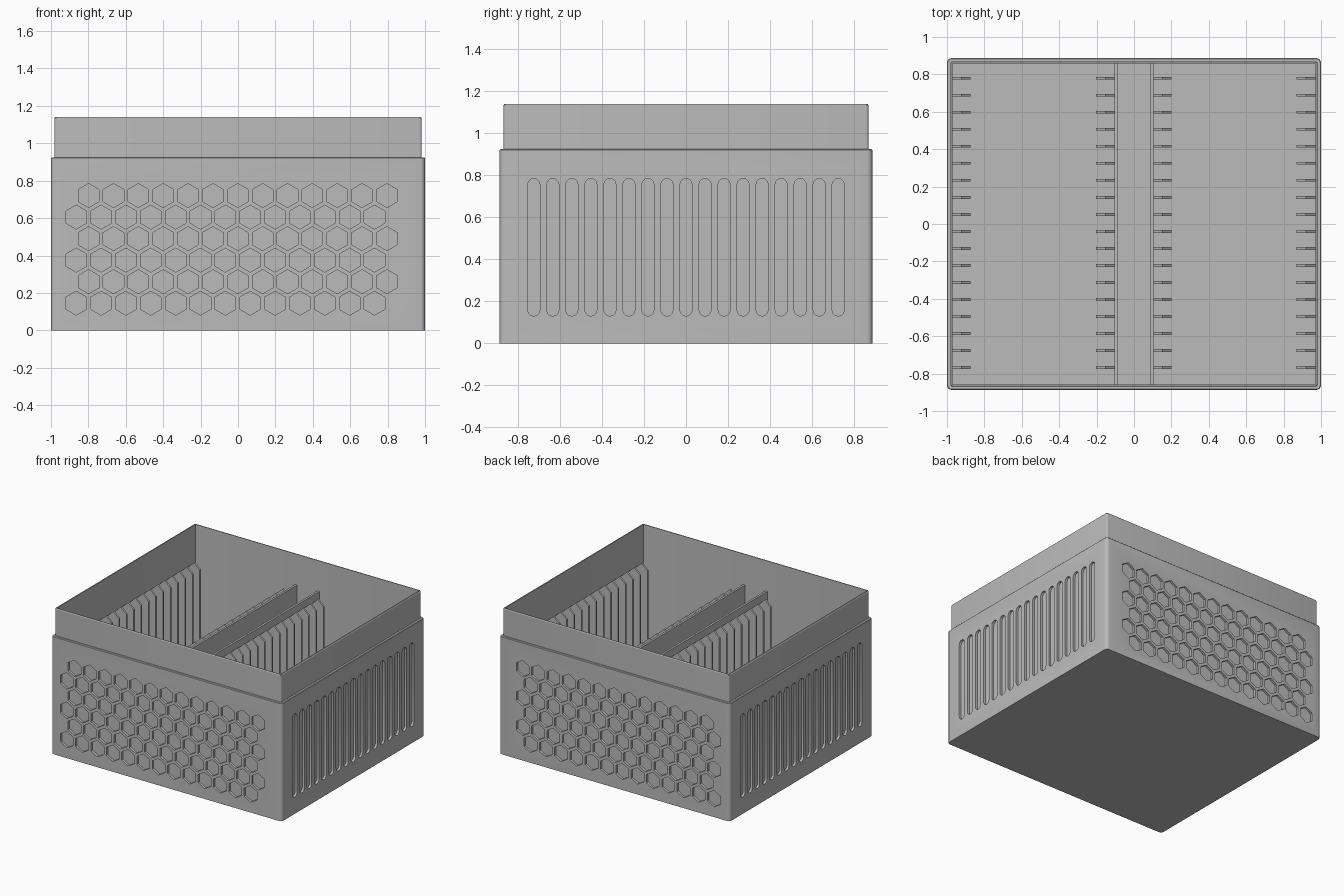
import bpy, bmesh, math

if "Cube" in bpy.data.objects:
    bpy.data.objects.remove(bpy.data.objects["Cube"])

W, D = 1.0, 0.887            # half width and half depth of the box
LIP_W, LIP_D = 0.982, 0.869  # half size of the raised lip
IN_W, IN_D = 0.97, 0.859     # half size of the cavity
STEP, TOP, FLOOR = 0.925, 1.14, 0.03

grey = bpy.data.materials.new("grey plastic")
grey.diffuse_color = (0.5, 0.5, 0.5, 1)
grey.use_nodes = True
grey.node_tree.nodes["Principled BSDF"].inputs["Base Color"].default_value = grey.diffuse_color


def finish(bm, name):
    bmesh.ops.recalc_face_normals(bm, faces=bm.faces)
    mesh = bpy.data.meshes.new(name)
    bm.to_mesh(mesh)
    bm.free()
    obj = bpy.data.objects.new(name, mesh)
    mesh.materials.append(grey)
    bpy.context.collection.objects.link(obj)
    return obj


def ring(bm, hw, hd, r, z, steps=4):
    """Rounded rectangle of vertices at height z."""
    verts = []
    for k, (sx, sy) in enumerate([(1, 1), (-1, 1), (-1, -1), (1, -1)]):
        for i in range(steps + 1):
            a = math.pi / 2 * (k + i / steps)
            verts.append(bm.verts.new((sx * (hw - r) + r * math.cos(a),
                                       sy * (hd - r) + r * math.sin(a), z)))
    return verts


def prism(bm, pts, axis, lo, hi):
    """Extrude a closed outline along x (outline y, z) or y (outline x, z)."""
    def place(p, t):
        return (t, p[0], p[1]) if axis == "x" else (p[0], t, p[1])
    a = [bm.verts.new(place(p, lo)) for p in pts]
    b = [bm.verts.new(place(p, hi)) for p in pts]
    bm.faces.new(a)
    bm.faces.new(b[::-1])
    for i in range(len(pts)):
        j = (i + 1) % len(pts)
        bm.faces.new((a[i], b[i], b[j], a[j]))


# Box body: stacked rings up the outside, over the lip and down the cavity
bm = bmesh.new()
rings = [ring(bm, *spec) for spec in (
    (W, D, 0.025, 0), (W, D, 0.025, STEP - 0.004),
    (W - 0.004, D - 0.004, 0.021, STEP),
    (LIP_W, LIP_D, 0.012, STEP), (LIP_W, LIP_D, 0.012, TOP - 0.006),
    (LIP_W - 0.004, LIP_D - 0.004, 0.009, TOP),
    (IN_W, IN_D, 0.004, TOP), (IN_W, IN_D, 0.004, FLOOR))]
bm.faces.new(rings[0])
bm.faces.new(rings[-1])
for a, b in zip(rings, rings[1:]):
    for i in range(len(a)):
        j = (i + 1) % len(a)
        bm.faces.new((a[i], a[j], b[j], b[i]))
body = finish(bm, "box_body")

# Pockets: honeycomb on front and back, upright slots on the sides
bm = bmesh.new()
pitch, hex_r = 0.1329, 0.064
for row in range(6):
    z = 0.145 + row * pitch * math.sqrt(3) / 2
    for col in range(13):
        x = -0.865 + (row % 2) * pitch / 2 + col * pitch
        pts = [(x + hex_r * math.sin(k * math.pi / 3),
                z + hex_r * math.cos(k * math.pi / 3)) for k in range(6)]
        prism(bm, pts, "y", -D - 0.02, -LIP_D)
        prism(bm, pts, "y", LIP_D, D + 0.02)
slot_r = 0.029
for i in range(17):
    y = (i - 8) * 0.0906
    pts = []
    for zc, start in ((0.756, 0), (0.159, math.pi)):
        pts += [(y + slot_r * math.cos(start + k * math.pi / 6),
                 zc + slot_r * math.sin(start + k * math.pi / 6)) for k in range(7)]
    prism(bm, pts, "x", -W - 0.02, -LIP_W)
    prism(bm, pts, "x", LIP_W, W + 0.02)
cutter = finish(bm, "pocket_cutter")
cutter.hide_render = True

mod = body.modifiers.new("pockets", "BOOLEAN")
mod.operation = "DIFFERENCE"
mod.solver = "EXACT"
mod.object = cutter
bpy.context.view_layer.objects.active = body
body.select_set(True)
bpy.ops.object.modifier_apply(modifier=mod.name)
bpy.data.objects.remove(cutter)
bpy.ops.object.shade_smooth_by_angle(angle=math.radians(30))

# Two walls dividing the cavity
for side, name in ((-1, "left_divider"), (1, "right_divider")):
    bm = bmesh.new()
    x0, x1 = side * 0.088, side * 0.104
    prism(bm, [(x0, FLOOR), (x1, FLOOR), (x1, 0.9), (x0, 0.9)], "y", -IN_D, IN_D)
    finish(bm, name)

# Combs of thin peaked fins on the outer walls and the dividers
for name, x0, x1 in (("left_wall_fins", -IN_W, -0.873),
                     ("left_divider_fins", -0.202, -0.104),
                     ("right_divider_fins", 0.104, 0.2),
                     ("right_wall_fins", 0.868, IN_W)):
    bm = bmesh.new()
    for i in range(18):
        y = -0.767 + i * 0.0909
        pts = [(x0, FLOOR), (x1, FLOOR), (x1, 0.84),
               ((x0 + x1) / 2, 0.885), (x0, 0.84)]
        prism(bm, pts, "y", y - 0.007, y + 0.007)
    finish(bm, name)
